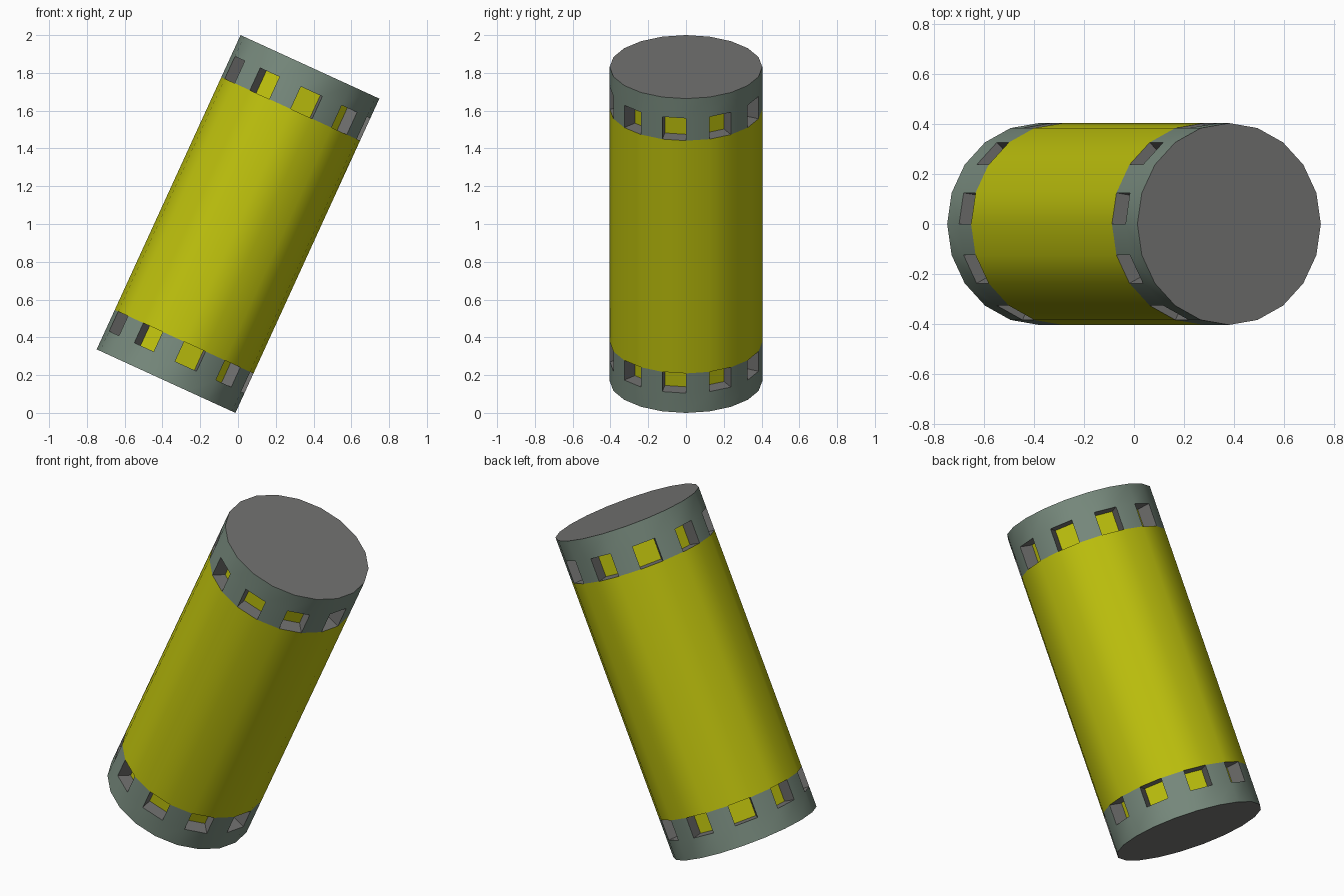
import bpy, bmesh, math
from mathutils import Matrix

if "Cube" in bpy.data.objects:
    bpy.data.objects.remove(bpy.data.objects["Cube"])

SIDES, R, L, TILT = 20, 0.404, 1.83, math.radians(24.6)
DEPTH = 0.08
# ring heights along the axis: base, slot bottom/top, slot bottom/top, lid
RINGS = [0, 0.115, 0.23, L - 0.245, L - 0.115, L]


def material(name, rgb):
    m = bpy.data.materials.new(name)
    m.diffuse_color = (*rgb, 1)
    m.use_nodes = True
    m.node_tree.nodes["Principled BSDF"].inputs["Base Color"].default_value = m.diffuse_color
    return m


YELLOW, BAND, GREY = 0, 1, 2
mesh = bpy.data.meshes.new("barrel")
for name, rgb in (("yellow", (0.52, 0.54, 0.004)),
                  ("green grey", (0.19, 0.26, 0.21)),
                  ("plain grey", (0.17, 0.17, 0.165))):
    mesh.materials.append(material(name, rgb))

bm = bmesh.new()
# stacked rings of the drum
rings = []
for z in RINGS:
    rings.append([bm.verts.new((R * math.cos(2 * math.pi * i / SIDES),
                                R * math.sin(2 * math.pi * i / SIDES), z - L / 2))
                  for i in range(SIDES)])

# side faces: yellow in the middle, bands at both ends, every second face a slot
slots = []
for k in range(len(RINGS) - 1):
    for i in range(SIDES):
        j = (i + 1) % SIDES
        f = bm.faces.new((rings[k][i], rings[k][j], rings[k + 1][j], rings[k + 1][i]))
        f.material_index = YELLOW if k == 2 else BAND
        if k in (1, 3) and i % 2 == 1:
            slots.append(f)

# end caps
bm.faces.new(rings[0][::-1]).material_index = GREY
bm.faces.new(rings[-1]).material_index = GREY

# slots: push the faces straight in, grey walls and yellow floor
bm.normal_update()
for f in slots:
    n = f.normal.copy()
    f.material_index = GREY
    floor = bmesh.ops.extrude_discrete_faces(bm, faces=[f])["faces"][0]
    bmesh.ops.translate(bm, verts=floor.verts, vec=-n * DEPTH)
    for e in floor.edges:
        for w in e.link_faces:
            w.material_index = GREY
    floor.material_index = YELLOW

bmesh.ops.recalc_face_normals(bm, faces=bm.faces)
# lean the drum to the right
bm.transform(Matrix.Translation((0, 0, 1)) @ Matrix.Rotation(TILT, 4, 'Y'))
bm.to_mesh(mesh)
bm.free()

barrel = bpy.data.objects.new("barrel", mesh)
bpy.context.collection.objects.link(barrel)
bpy.context.view_layer.objects.active = barrel
barrel.select_set(True)
bpy.ops.object.shade_smooth_by_angle(angle=math.radians(30))
